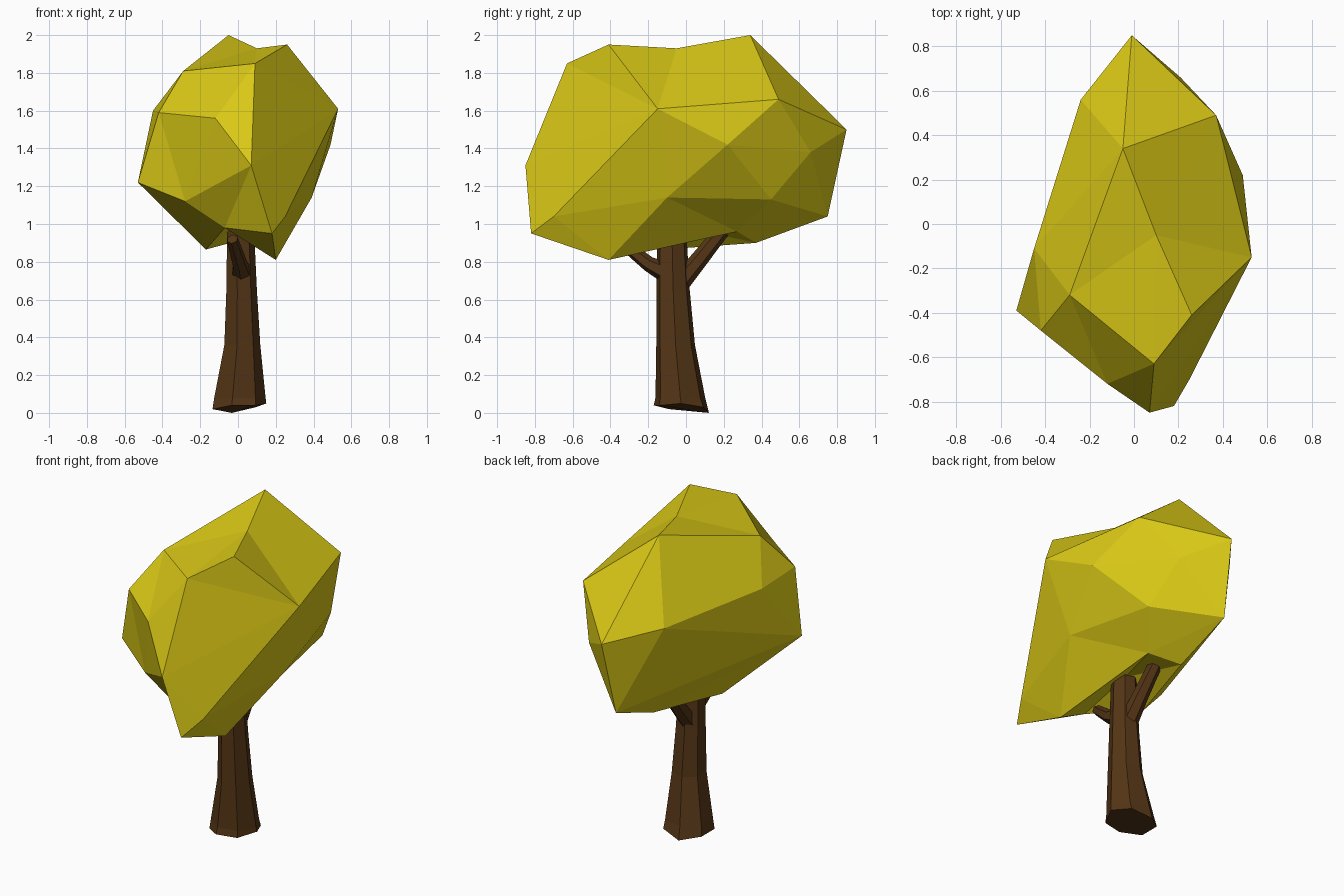
import bpy, bmesh, math
from mathutils import Vector

if "Cube" in bpy.data.objects:
    bpy.data.objects.remove(bpy.data.objects["Cube"])


def material(name, col):
    m = bpy.data.materials.new(name)
    m.diffuse_color = (*col, 1)
    m.use_nodes = True
    m.node_tree.nodes["Principled BSDF"].inputs["Base Color"].default_value = m.diffuse_color
    return m


def finish(bm, name, mat):
    bmesh.ops.recalc_face_normals(bm, faces=bm.faces)
    me = bpy.data.meshes.new(name)
    bm.to_mesh(me)
    bm.free()
    me.materials.append(mat)
    ob = bpy.data.objects.new(name, me)
    bpy.context.collection.objects.link(ob)
    return ob


def loft(name, rings, mat):
    """Skin a list of equal-length vertex rings and cap both ends."""
    bm = bmesh.new()
    vs = [[bm.verts.new(p) for p in r] for r in rings]
    n = len(rings[0])
    for a, b in zip(vs, vs[1:]):
        for i in range(n):
            j = (i + 1) % n
            bm.faces.new((a[i], a[j], b[j], b[i]))
    bm.faces.new(vs[0])
    bm.faces.new(vs[-1])
    return finish(bm, name, mat)


def limb(name, path, sides, mat):
    """Tapered branch along a path of (point, radius)."""
    rings = []
    pts = [Vector(p) for p, r in path]
    for k, (p, r) in enumerate(path):
        d = pts[min(k + 1, len(pts) - 1)] - pts[max(k - 1, 0)]
        q = d.to_track_quat('Z', 'X')
        rings.append([pts[k] + q @ Vector((r * math.cos(2 * math.pi * i / sides),
                                           r * math.sin(2 * math.pi * i / sides), 0))
                      for i in range(sides)])
    loft(name, rings, mat)


bark = material("bark", (0.09, 0.036, 0.008))
leaf = material("leaves", (0.70, 0.58, 0.008))

# Trunk: seven sides, flared uneven foot
SIDES = 7
foot = [0.05, 0.03, 0.0, 0.02, 0.02, 0.04, 0.04]
rings = []
for z, cx, cy, rx, ry in [(0, 0, -0.025, 0.15, 0.15), (0.08, 0.003, -0.03, 0.143, 0.135),
                          (0.36, 0.018, -0.055, 0.10, 0.105), (0.65, 0.015, -0.068, 0.085, 0.09),
                          (0.97, 0.01, -0.075, 0.075, 0.078)]:
    ring = []
    for i in range(SIDES):
        a = 2 * math.pi * i / SIDES
        ring.append((cx + rx * math.cos(a), cy + ry * math.sin(a), z if z else foot[i]))
    rings.append(ring)
loft("trunk", rings, bark)

# Branches
limb("back_branch", [((0.01, -0.04, 0.68), 0.055), ((0.01, 0.06, 0.80), 0.047),
                     ((0.0, 0.22, 1.00), 0.038)], 6, bark)
limb("front_branch", [((0.02, -0.08, 0.73), 0.06), ((0.01, -0.20, 0.79), 0.04),
                      ((-0.03, -0.36, 0.92), 0.03)], 6, bark)

# Crown: faceted leaf mass, corner points from top to underside
crown = [(-.05, .34, 2.0), (.26, -.41, 1.95), (.09, -.63, 1.85), (.10, -.05, 1.93),
         (-.29, -.32, 1.81), (.53, -.15, 1.61), (.37, .49, 1.66), (-.01, .85, 1.5),
         (.07, -.85, 1.31), (.18, -.82, .95), (.20, -.41, .81), (-.53, -.39, 1.22),
         (-.42, -.48, 1.59), (-.12, -.72, 1.56), (-.45, -.11, 1.60), (-.24, .56, 1.55),
         (-.04, .75, 1.04), (-.04, .37, .90), (-.17, -.12, .865), (.49, .22, 1.42),
         (.39, -.10, 1.14), (.21, .66, 1.38), (.27, .45, 1.13), (.12, .27, .96),
         (.25, -.70, 1.04), (-.28, -.52, 1.12), (-.07, -.52, .98), (0, -.08, 1.0)]

# Triangulate on a rounded-out copy so shallow dents keep their corners
centre = Vector((0, -0.03, 1.4))
bm = bmesh.new()
for i, p in enumerate(crown):
    d = Vector(p) - centre
    d = Vector((d.x / 0.53, d.y / 0.85, d.z / 0.6))
    bm.verts.new(d / d.length ** 0.92)
bm.verts.ensure_lookup_table()
target = {v: Vector(p) for v, p in zip(bm.verts, crown)}
bmesh.ops.convex_hull(bm, input=list(bm.verts))
for v in list(bm.verts):
    if not v.link_faces:
        bm.verts.remove(v)
    else:
        v.co = target[v]
finish(bm, "crown", leaf)
